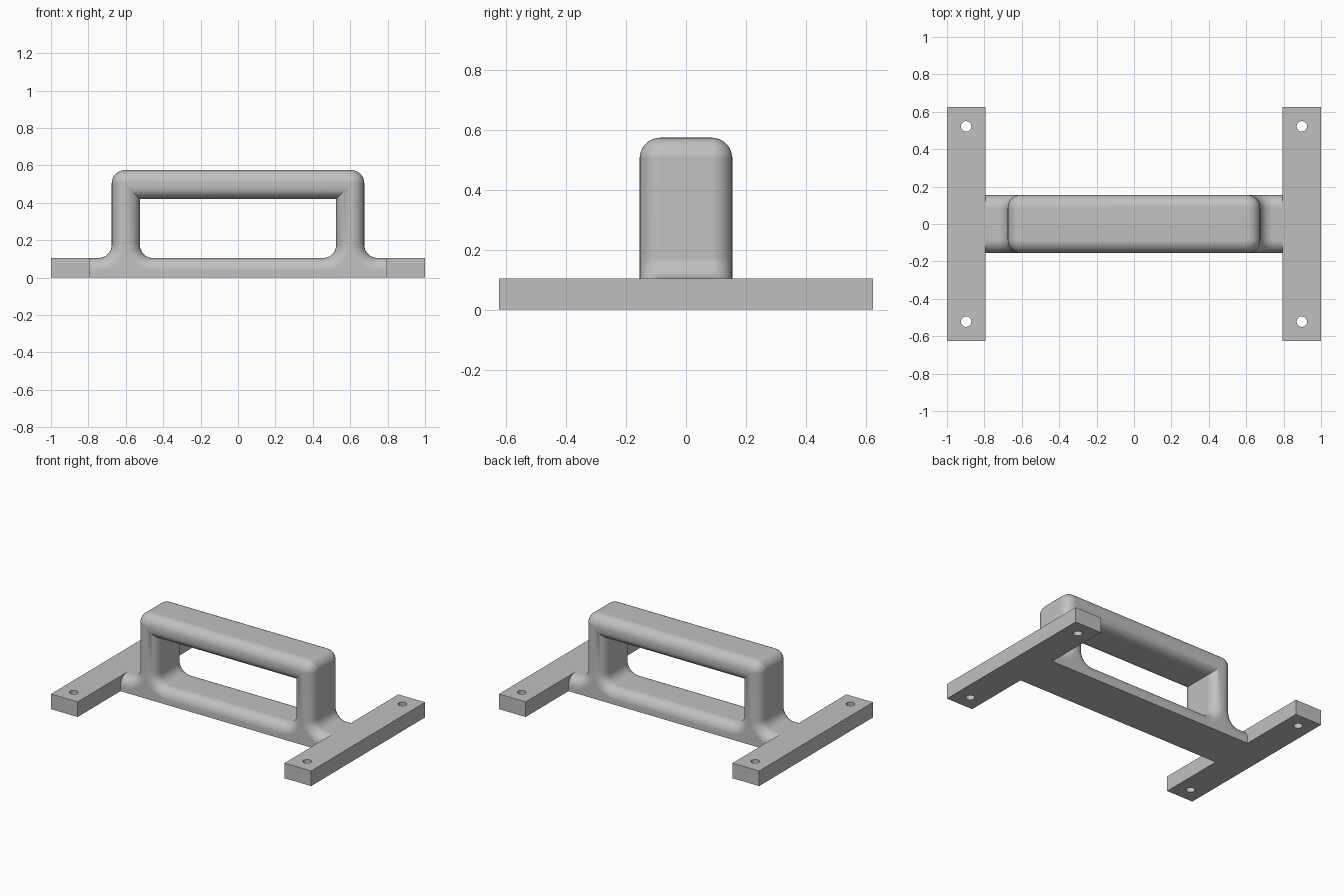
import bpy, bmesh
from math import cos, sin, pi, radians

cube = bpy.data.objects.get("Cube")
if cube:
    bpy.data.objects.remove(cube, do_unlink=True)

STEPS = 8                       # segments per quarter round
R = 0.07                        # edge rounding and fillet radius
BAR_DEPTH = 0.155               # half depth of the handle
BASE_TOP, FOOT_IN, FOOT_Y = 0.105, 0.795, 0.625
LEG_IN, LEG_OUT = 0.525, 0.675
GRIP_LOW, GRIP_TOP = 0.42, 0.575

grey = bpy.data.materials.new("plain grey")
grey.use_nodes = True
colour = (0.53, 0.53, 0.53, 1)
grey.diffuse_color = colour
grey.node_tree.nodes["Principled BSDF"].inputs["Base Color"].default_value = colour


def arc(cx, cy, r, start, end, n=STEPS):
    angles = [radians(start + (end - start) * i / n) for i in range(n + 1)]
    return [(cx + r * cos(a), cy + r * sin(a)) for a in angles]


def mirrored(half):
    """Close a right-hand half outline with its reflection."""
    return half + [(-x, z) for x, z in reversed(half)]


def loft(name, layers):
    """Skin matching loops through the layers and cap both ends, leaving holes open."""
    bm = bmesh.new()
    rings = [[[bm.verts.new(p) for p in loop] for loop in layer] for layer in layers]
    for low, high in zip(rings, rings[1:]):
        for a, b in zip(low, high):
            for i in range(len(a)):
                j = (i + 1) % len(a)
                bm.faces.new((a[i], a[j], b[j], b[i]))
    bmesh.ops.remove_doubles(bm, verts=bm.verts, dist=1e-5)
    borders = [e for e in bm.edges if e.is_boundary]
    for end in (0, 1):
        first = layers[-end][0][0]
        axis = 1 if name == "handle" else 2
        edges = [e for e in borders
                 if all(abs(v.co[axis] - first[axis]) < 1e-4 for v in e.verts)]
        bmesh.ops.triangle_fill(bm, edges=edges, use_beauty=True)
    bmesh.ops.recalc_face_normals(bm, faces=bm.faces)
    mesh = bpy.data.meshes.new(name)
    bm.to_mesh(mesh)
    bm.free()
    mesh.materials.append(grey)
    obj = bpy.data.objects.new(name, mesh)
    bpy.context.collection.objects.link(obj)
    bpy.ops.object.select_all(action='DESELECT')
    obj.select_set(True)
    bpy.context.view_layer.objects.active = obj
    bpy.ops.object.shade_smooth_by_angle(angle=radians(35))
    weighted = obj.modifiers.new("even shading", 'WEIGHTED_NORMAL')
    weighted.keep_sharp = True
    return obj


# Handle: base bar, two legs and grip as one outline, shrunk by d for the rounding
def handle_outlines(d):
    outer = [(FOOT_IN, 0), (FOOT_IN, BASE_TOP - d)]
    outer += arc(LEG_OUT + R, BASE_TOP + R, R + d, 270, 180)
    outer += arc(LEG_OUT - R, GRIP_TOP - R, R - d, 0, 90)
    inner = arc(LEG_IN - R, BASE_TOP + R, R + d, -90, 0)
    inner += [(LEG_IN + d, GRIP_LOW + d)]
    return mirrored(outer), mirrored(inner)


section = [(R * (1 - cos(t)), BAR_DEPTH - R * (1 - sin(t)))
           for t in (pi / 2 * i / STEPS for i in range(STEPS + 1))]
section = [(d, -y) for d, y in reversed(section)] + section
loft("handle", [[[(x, y, z) for x, z in loop] for loop in handle_outlines(d)]
                for d, y in section])

# Feet: flat bars across each end with a screw hole near each tip
for side, name in ((-1, "right_foot"), (1, "left_foot")):
    mid = side * (1 + FOOT_IN) / 2
    half = (1 - FOOT_IN) / 2
    loops = [[(mid - half, -FOOT_Y), (mid + half, -FOOT_Y),
              (mid + half, FOOT_Y), (mid - half, FOOT_Y)]]
    loops += [arc(mid, y, 0.028, 0, 345, 23) for y in (-0.522, 0.522)]
    loft(name, [[[(x, y, z) for x, y in loop] for loop in loops]
                for z in (0, BASE_TOP)])
